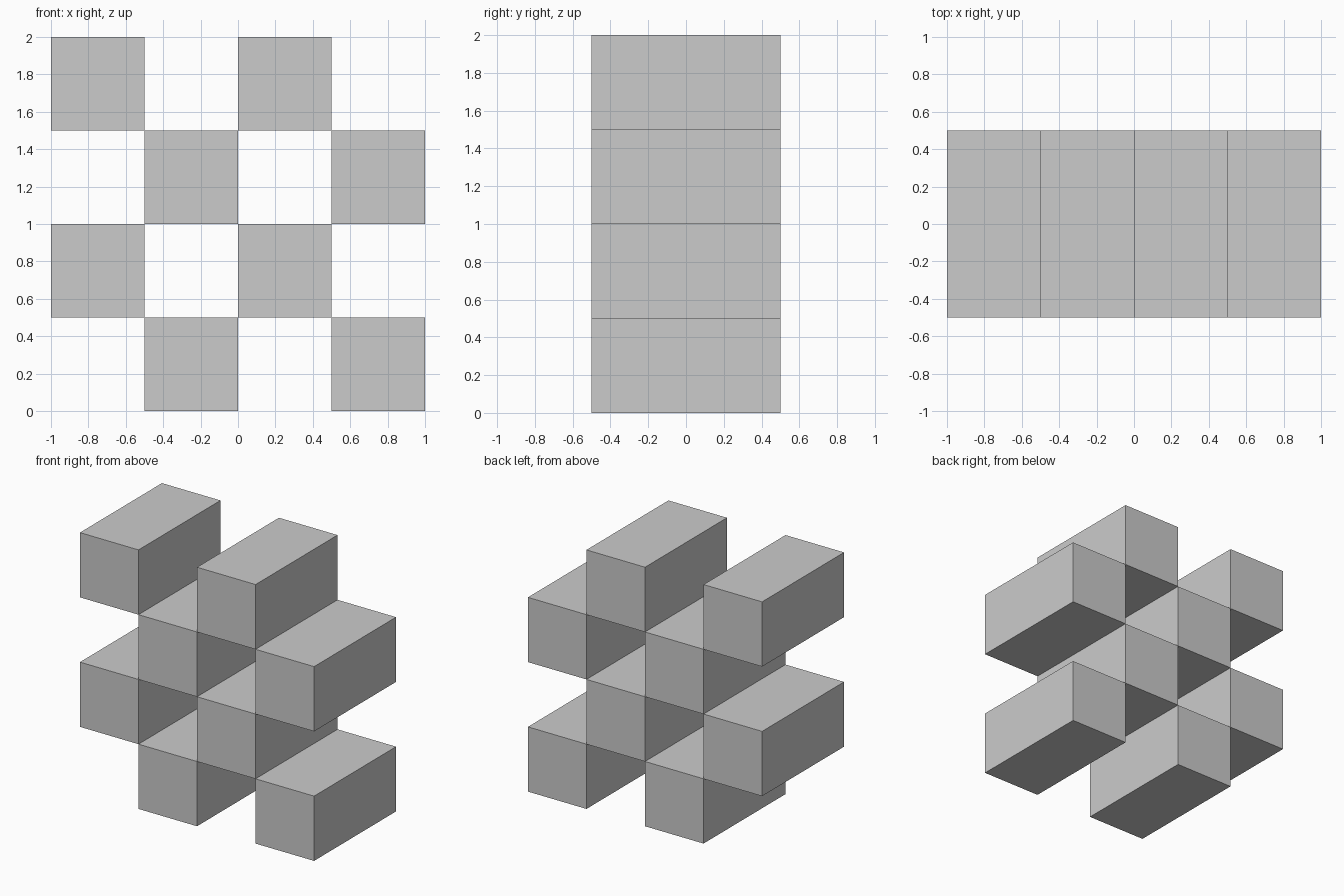
import bpy

if "Cube" in bpy.data.objects:
    bpy.data.objects.remove(bpy.data.objects["Cube"])

CELL = 0.5    # block width and height
DEPTH = 1.0   # block length along y


def add_block(row, col):
    x = -1 + CELL * (col + 0.5)
    z = CELL * (row + 0.5)
    bpy.ops.mesh.primitive_cube_add(size=1, location=(x, 0, z))
    block = bpy.context.object
    block.name = f"block_row{row + 1}_column{col + 1}"
    block.scale = (CELL, DEPTH, CELL)
    bpy.ops.object.transform_apply(location=False, rotation=False, scale=True)


# Checkerboard stack: bottom-left cell is empty
for row in range(4):
    for col in range(4):
        if (row + col) % 2 == 1:
            add_block(row, col)
